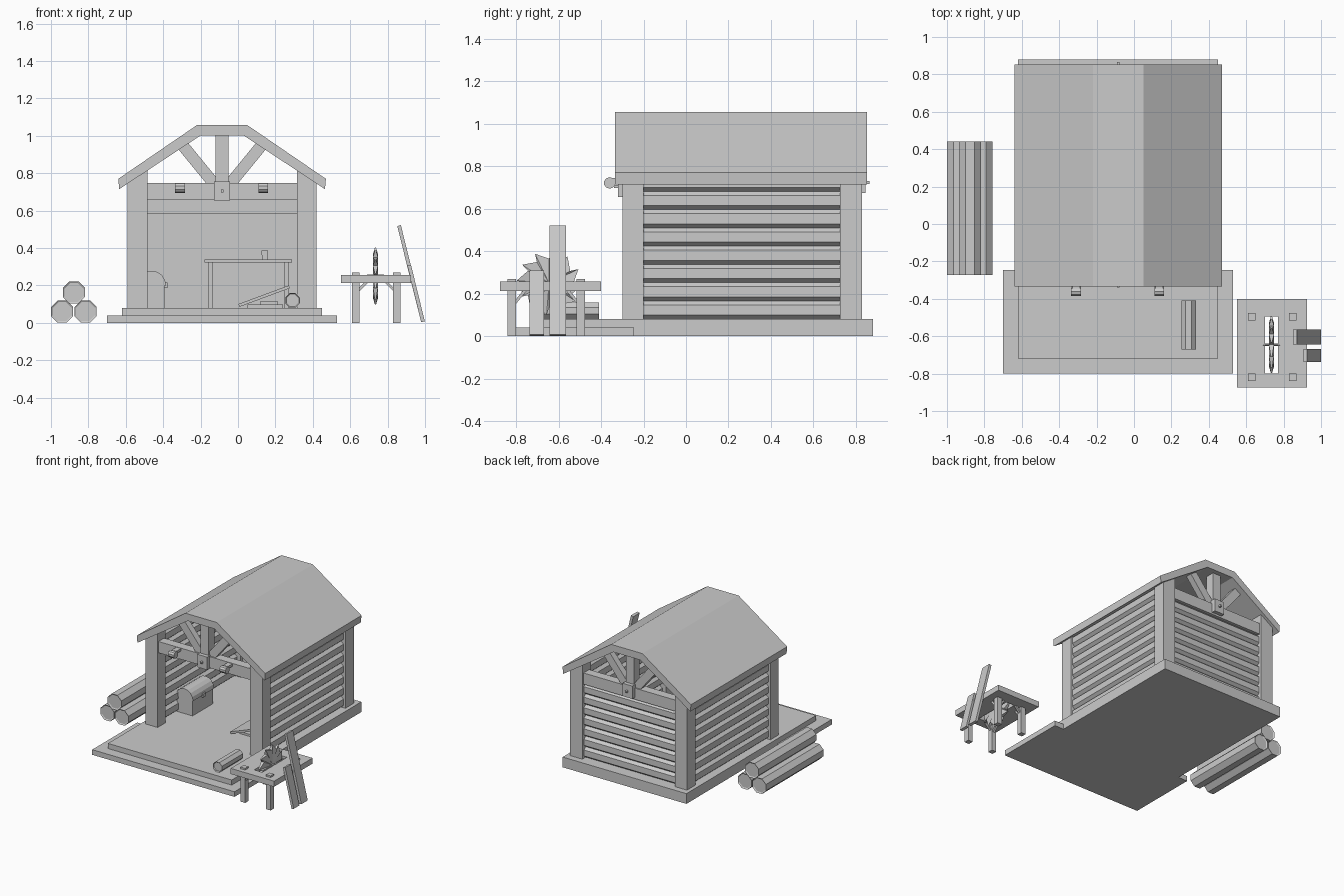
import bpy, bmesh, math
from mathutils import Vector, Matrix

if "Cube" in bpy.data.objects:
    bpy.data.objects.remove(bpy.data.objects["Cube"])

CX = -0.085  # centre line of the shed


def make(name, verts, faces):
    me = bpy.data.meshes.new(name)
    me.from_pydata(verts, [], faces)
    bm = bmesh.new()
    bm.from_mesh(me)
    bmesh.ops.recalc_face_normals(bm, faces=bm.faces)
    bm.to_mesh(me)
    bm.free()
    ob = bpy.data.objects.new(name, me)
    bpy.context.collection.objects.link(ob)
    return ob


def prism(name, pts, axis, a, b):
    """Extrude a 2D profile: axis 'y' uses (x, z) points, axis 'x' uses (y, z)."""
    n = len(pts)
    put = (lambda p, t: (p[0], t, p[1])) if axis == 'y' else (lambda p, t: (t, p[0], p[1]))
    verts = [put(p, a) for p in pts] + [put(p, b) for p in pts]
    faces = [list(range(n)), list(range(n, 2 * n))]
    faces += [[i, (i + 1) % n, n + (i + 1) % n, n + i] for i in range(n)]
    return make(name, verts, faces)


def box(name, x0, x1, y0, y1, z0, z1):
    return prism(name, [(x0, z0), (x1, z0), (x1, z1), (x0, z1)], 'y', y0, y1)


def bar(name, p, q, w, axis, a, b):
    """Straight beam from p to q in the profile plane, w wide."""
    p, q = Vector(p), Vector(q)
    d = (q - p).normalized() * w / 2
    s = Vector((-d.y, d.x))
    return prism(name, [p + s, q + s, q - s, p - s], axis, a, b)


def ring(c, r, n, off=0.5):
    return [(c[0] + r * math.cos(2 * math.pi * (i + off) / n),
             c[1] + r * math.sin(2 * math.pi * (i + off) / n)) for i in range(n)]


def log(name, c, r, y0, y1):
    """Octagonal log with slightly recessed ends."""
    ob = prism(name, ring(c, r, 8), 'y', y0, y1)
    bm = bmesh.new()
    bm.from_mesh(ob.data)
    caps = [f for f in bm.faces if len(f.verts) == 8]
    bmesh.ops.inset_individual(bm, faces=caps, thickness=r * 0.15)
    for f in caps:
        bmesh.ops.translate(bm, verts=f.verts, vec=-f.normal * 0.006)
    bm.to_mesh(ob.data)
    bm.free()


# floor and front step
box("floor_slab", -0.62, 0.45, -0.72, 0.88, 0, 0.08)
box("front_step", -0.70, 0.53, -0.80, -0.245, 0, 0.04)

# corner posts with sloped tops under the roof
for s in (-1, 1):
    for y0, y1 in ((-0.30, -0.20), (0.725, 0.83)):
        prism("corner_post", [(CX + s * 0.40, 0.08), (CX + s * 0.505, 0.08),
                              (CX + s * 0.505, 0.765), (CX + s * 0.40, 0.835)], 'y', y0, y1)

# grooved plank walls
def siding(inner, out, z0, count, pitch):
    pts = []
    for i in range(count):
        z = z0 + i * pitch
        pts += [(out - 0.022 * (1 if out > inner else -1), z), (out, z + pitch * 0.22),
                (out, z + pitch * 0.78)]
    pts.append((out - 0.022 * (1 if out > inner else -1), z0 + count * pitch))
    return pts


for s in (-1, 1):
    outer = siding(0, s * 0.03, 0.08, 8, 0.086)
    inner = siding(0, -s * 0.03, 0.08, 8, 0.086)
    pts = outer + inner[::-1]
    prism("side_wall", [(CX + s * 0.46 + u, z) for u, z in pts], 'y', -0.20, 0.725)
pts = siding(0, 0.81, 0.08, 8, 0.0825) + [(0.75, 0.74), (0.75, 0.08)]
prism("back_wall", pts, 'x', CX - 0.40, CX + 0.40)

# roof shell with a flat ridge
half_out = [(0.555, 0.77), (0.135, 1.057)]
half_in = [(0.115, 1.002), (0.55, 0.715)]
roof = [(CX - x, z) for x, z in half_out] + [(CX + x, z) for x, z in half_out[::-1]]
roof += [(CX + x, z) for x, z in half_in[::-1]] + [(CX - x, z) for x, z in half_in]
prism("roof", roof, 'y', -0.335, 0.853)

# gable trusses, front and back
for side, y0, y1, d, zc in (("front", -0.29, -0.22, -1, 0.705), ("back", 0.745, 0.815, 1, 0.725)):
    box(side + "_tie_beam", CX - 0.40, CX + 0.40, y0, y1, 0.66, 0.748)
    box(side + "_king_post", CX - 0.034, CX + 0.034, y0, y1, 0.70, 1.01)
    for s in (-1, 1):
        bar(side + "_diagonal_brace", (CX + s * 0.04, 0.74), (CX + s * 0.22, 0.96), 0.062,
            'y', y0 + 0.01, y1 - 0.01)
    face = y0 if d < 0 else y1
    box(side + "_joint_block", CX - 0.043, CX + 0.043, min(face - d * 0.08, face + d * 0.03),
        max(face - d * 0.08, face + d * 0.03), zc - 0.05, zc + 0.05)
    box(side + "_block_peg", CX - 0.007, CX + 0.007, min(face, face + d * 0.05),
        max(face, face + d * 0.05), zc - 0.007, zc + 0.007)
box("inner_back_rail", CX - 0.40, CX + 0.40, 0.71, 0.76, 0.585, 0.66)

# lamps on the front beam
for x in (-0.31, 0.135):
    prism("beam_lamp", ring((-0.36, 0.722), 0.027, 10), 'x', x - 0.026, x + 0.026)
    box("lamp_bracket", x - 0.02, x + 0.02, -0.345, -0.28, 0.725, 0.745)

# chest with barrel lid
arc = [(-0.46 + 0.075 * math.cos(a * math.pi / 8), 0.20 + 0.078 * math.sin(a * math.pi / 8)) for a in range(9)]
prism("chest_lid", arc, 'y', -0.005, 0.255)
box("chest_body", -0.527, -0.393, 0, 0.25, 0.08, 0.20)
box("chest_latch", -0.395, -0.378, 0.11, 0.14, 0.185, 0.215)

# workbench at the back wall
box("bench_top", -0.18, 0.29, 0.45, 0.70, 0.322, 0.338)
for x in (-0.147, 0.257):
    for y in (0.475, 0.675):
        box("bench_leg", x - 0.012, x + 0.012, y - 0.012, y + 0.012, 0.08, 0.322)
prism("bench_cup", [(0.128, 0.338), (0.158, 0.338), (0.16, 0.388), (0.126, 0.388)], 'y', 0.53, 0.56)

# loose planks and log on the floor
bar("leaning_plank", (0.005, 0.093), (0.275, 0.193), 0.016, 'y', -0.10, 0.28)
box("floor_plank_wide", 0.05, 0.24, -0.05, 0.30, 0.08, 0.097)
box("floor_plank_narrow", 0.12, 0.21, -0.02, 0.30, 0.097, 0.118)
log("floor_log", (0.292, 0.12), 0.042, -0.67, -0.41)

# log pile
for c in ((-0.94, 0.06), (-0.815, 0.06), (-0.877, 0.163)):
    log("pile_log", c, 0.064, -0.272, 0.44)

# saw table top, built around its slot
for x0, x1, y0, y1 in ((0.55, 0.70, -0.875, -0.40), (0.77, 0.925, -0.875, -0.40),
                       (0.70, 0.77, -0.875, -0.80), (0.70, 0.77, -0.495, -0.40)):
    box("table_top", x0, x1, y0, y1, 0.213, 0.257)
for x, sx in ((0.63, 1), (0.85, -1)):
    for y, sy in ((-0.82, 1), (-0.495, -1)):
        box("table_leg", x - 0.02, x + 0.02, y - 0.02, y + 0.02, 0, 0.27)
        bar("table_brace", (x, 0.16), (x + sx * 0.065, 0.225), 0.014, 'y', y - 0.008, y + 0.008)
        bar("table_brace", (y, 0.14), (y + sy * 0.07, 0.225), 0.014, 'x', x - 0.008, x + 0.008)

# saw blade: thick hub tapering towards hooked teeth
N, BY, BZ, BX = 12, -0.645, 0.25, 0.735
verts = [(BX - 0.014, BY, BZ), (BX + 0.014, BY, BZ)]
faces = []
for i in range(N):
    for a, r, t in ((0, 0.115, 0.014), (0.85, 0.153, 0.003)):
        th = 2 * math.pi * (i + a) / N
        for s in (-1, 1):
            verts.append((BX + s * t, BY + r * math.cos(th), BZ + r * math.sin(th)))
for k in range(2 * N):
    p, q = 2 + 2 * k, 2 + 2 * ((k + 1) % (2 * N))
    faces += [[0, p, q], [1, q + 1, p + 1], [p, p + 1, q + 1, q]]
make("saw_blade", verts, faces)
prism("saw_axle", ring((BY, BZ), 0.008, 8), 'x', 0.69, 0.78)

# boards leaning on the saw table
bar("tall_leaning_board", (0.989, 0.006), (0.861, 0.52), 0.02, 'y', -0.643, -0.565)
bar("short_leaning_board", (0.989, 0.006), (0.915, 0.308), 0.02, 'y', -0.738, -0.668)
